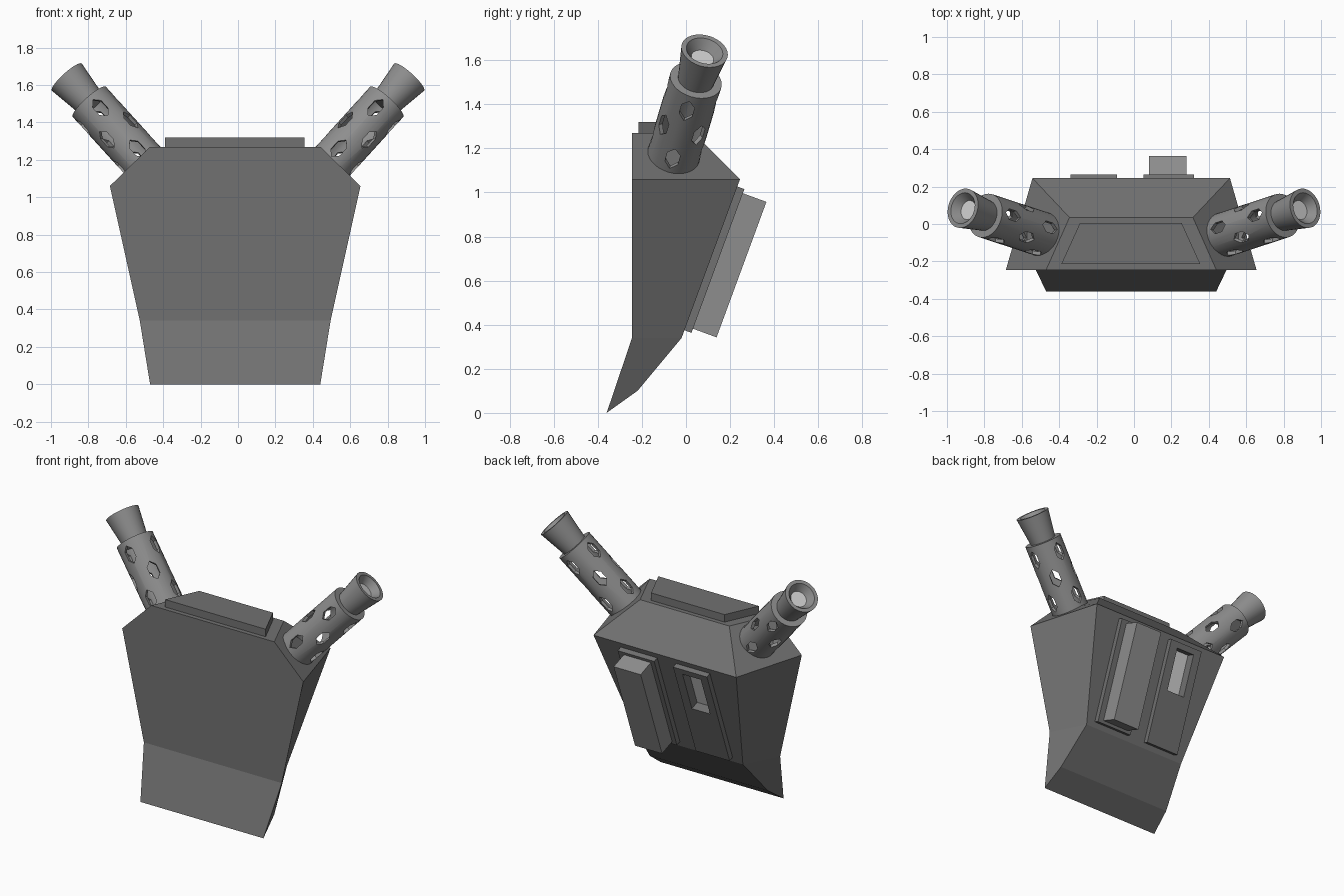
import bpy, bmesh, math
from mathutils import Matrix, Vector

if "Cube" in bpy.data.objects:
    bpy.data.objects.remove(bpy.data.objects["Cube"], do_unlink=True)


def material(name, v):
    m = bpy.data.materials.new(name)
    m.use_nodes = True
    m.diffuse_color = (v, v, v, 1)
    m.node_tree.nodes["Principled BSDF"].inputs["Base Color"].default_value = (v, v, v, 1)
    return m


DARK = material("dark armour grey", 0.165)
METAL = material("mid metal grey", 0.27)
LIGHT = material("pale grey", 0.65)


def make(name, bm, *mats):
    bmesh.ops.recalc_face_normals(bm, faces=bm.faces)
    mesh = bpy.data.meshes.new(name)
    bm.to_mesh(mesh)
    bm.free()
    ob = bpy.data.objects.new(name, mesh)
    bpy.context.collection.objects.link(ob)
    for m in mats:
        mesh.materials.append(m)
    return ob


def select(ob):
    bpy.ops.object.select_all(action="DESELECT")
    ob.select_set(True)
    bpy.context.view_layer.objects.active = ob


def cut(ob, cutter):
    mod = ob.modifiers.new("cut", "BOOLEAN")
    mod.operation, mod.object, mod.solver = "DIFFERENCE", cutter, "EXACT"
    select(ob)
    bpy.ops.object.modifier_apply(modifier=mod.name)


def prism(bm, lower, upper):
    a = [bm.verts.new(p) for p in lower]
    b = [bm.verts.new(p) for p in upper]
    bm.faces.new(a)
    bm.faces.new(b[::-1])
    n = len(a)
    for i in range(n):
        bm.faces.new((a[i], a[(i + 1) % n], b[(i + 1) % n], b[i]))


# Armoured body: matching front and back profiles of (half width, y, z)
CX = -0.015
FRONT = [(0.455, -0.245, 1.27), (0.67, -0.245, 1.06), (0.51, -0.245, 0.34), (0.455, -0.36, 0)]
BACK = [(0.33, 0.035, 1.27), (0.528, 0.245, 1.06), (0.392, -0.02, 0.34), (0.437, -0.22, 0.10)]
bm = bmesh.new()
f, b = [[[bm.verts.new((CX + s * w, y, z)) for s in (-1, 1)] for w, y, z in prof]
        for prof in (FRONT, BACK)]
for i in range(3):
    for strip in (f, b):
        bm.faces.new((*strip[i], *strip[i + 1][::-1]))
    for s in (0, 1):
        bm.faces.new((f[i][s], f[i + 1][s], b[i + 1][s], b[i][s]))
bm.faces.new((*f[0], *b[0][::-1]))
bm.faces.new((*f[3], *b[3][::-1]))
body = make("body", bm, DARK)

# Raised plate on top
bm = bmesh.new()
outline = [(-0.372, -0.215), (0.372, -0.215), (0.272, 0.005), (-0.272, 0.005)]
prism(bm, *[[(CX - 0.002 + x, y, z) for x, y in outline] for z in (1.265, 1.32)])
make("top_plate", bm, DARK)

# Parts on the sloping back, placed by x, distance down the slope and height above it
TOP, BOTTOM = Vector((0, 0.245, 1.06)), Vector((0, -0.02, 0.34))
DOWN = (BOTTOM - TOP).normalized()
OUT = Vector((0, -DOWN.z, DOWN.y))


def back_box(name, x0, x1, s0, s1, h0, h1, mat):
    bm = bmesh.new()
    corners = [(x0, s0), (x1, s0), (x1, s1), (x0, s1)]
    prism(bm, *[[TOP + Vector((x, 0, 0)) + DOWN * s + OUT * h for x, s in corners]
                for h in (h0, h1)])
    return make(name, bm, mat)


back_box("left_back_panel", 0.05, 0.32, 0.035, 0.73, -0.01, 0.034, DARK)
back_box("back_box", 0.08, 0.28, 0.055, 0.71, 0.0, 0.148, METAL)
panel = back_box("right_back_panel", -0.34, -0.09, 0.035, 0.73, -0.005, 0.034, DARK)

# Recessed window in the right panel
cutter = back_box("window_cutter", -0.285, -0.15, 0.075, 0.36, -0.03, 0.1, DARK)
cutter.hide_render = True
cut(panel, cutter)
cut(body, cutter)
bpy.data.objects.remove(cutter, do_unlink=True)
back_box("window_floor", -0.285, -0.15, 0.075, 0.36, -0.031, -0.026, LIGHT)

# Barrel: lathed hollow jacket and flared muzzle, (radius, distance along axis)
SEG = 32
PROFILE = [(0, -0.02), (0.1, -0.02), (0.1, -0.5), (0.12, -0.5), (0.12, 0), (0.083, 0),
           (0.108, 0.183), (0.085, 0.183), (0.052, 0.138), (0, 0.138)]
bm = bmesh.new()
verts = [bm.verts.new((r, 0, z)) for r, z in PROFILE]
edges = [bm.edges.new(pair) for pair in zip(verts, verts[1:])]
bmesh.ops.spin(bm, geom=verts + edges, cent=(0, 0, 0), axis=(0, 0, 1),
               angle=math.tau, steps=SEG, use_duplicate=False)
bmesh.ops.remove_doubles(bm, verts=bm.verts, dist=0.0005)
for face in bm.faces:
    if all(abs(v.co.z - 0.138) < 0.001 for v in face.verts):
        face.material_index = 1
left = make("left_barrel", bm, METAL, LIGHT)

# Staggered long hexagonal vents through the jacket
bm = bmesh.new()
HEX = [(0, -0.06), (0.03, -0.028), (0.03, 0.028), (0, 0.06), (-0.03, 0.028), (-0.03, -0.028)]
for row, z in enumerate((-0.39, -0.24, -0.09)):
    for k in range(4):
        turn = Matrix.Rotation(math.radians(90 * k + 45 * (row % 2)), 3, "Z")
        prism(bm, *[[turn @ Vector((r, x, z + h)) for x, h in HEX] for r in (0.065, 0.16)])
cutter = make("vent_cutter", bm, METAL)
cutter.hide_render = True
cut(left, cutter)
bpy.data.objects.remove(cutter, do_unlink=True)

# Aim the barrel outward, then mirror a copy to the other side
axis = Vector((0.656, 0.215, 0.722)).normalized()
side = (Vector((1, 0, 0)) - axis * axis.x).normalized()
frame = Matrix((side, axis.cross(side), axis)).transposed().to_4x4()
left.data.transform(Matrix.Translation((0.795, 0.045, 1.51)) @ frame)
right = left.copy()
right.name = "right_barrel"
right.data = left.data.copy()
right.data.transform(Matrix.Diagonal((-1, 1, 1, 1)))
right.data.flip_normals()
bpy.context.collection.objects.link(right)
for ob in (left, right):
    select(ob)
    bpy.ops.object.shade_smooth_by_angle(angle=math.radians(30))
